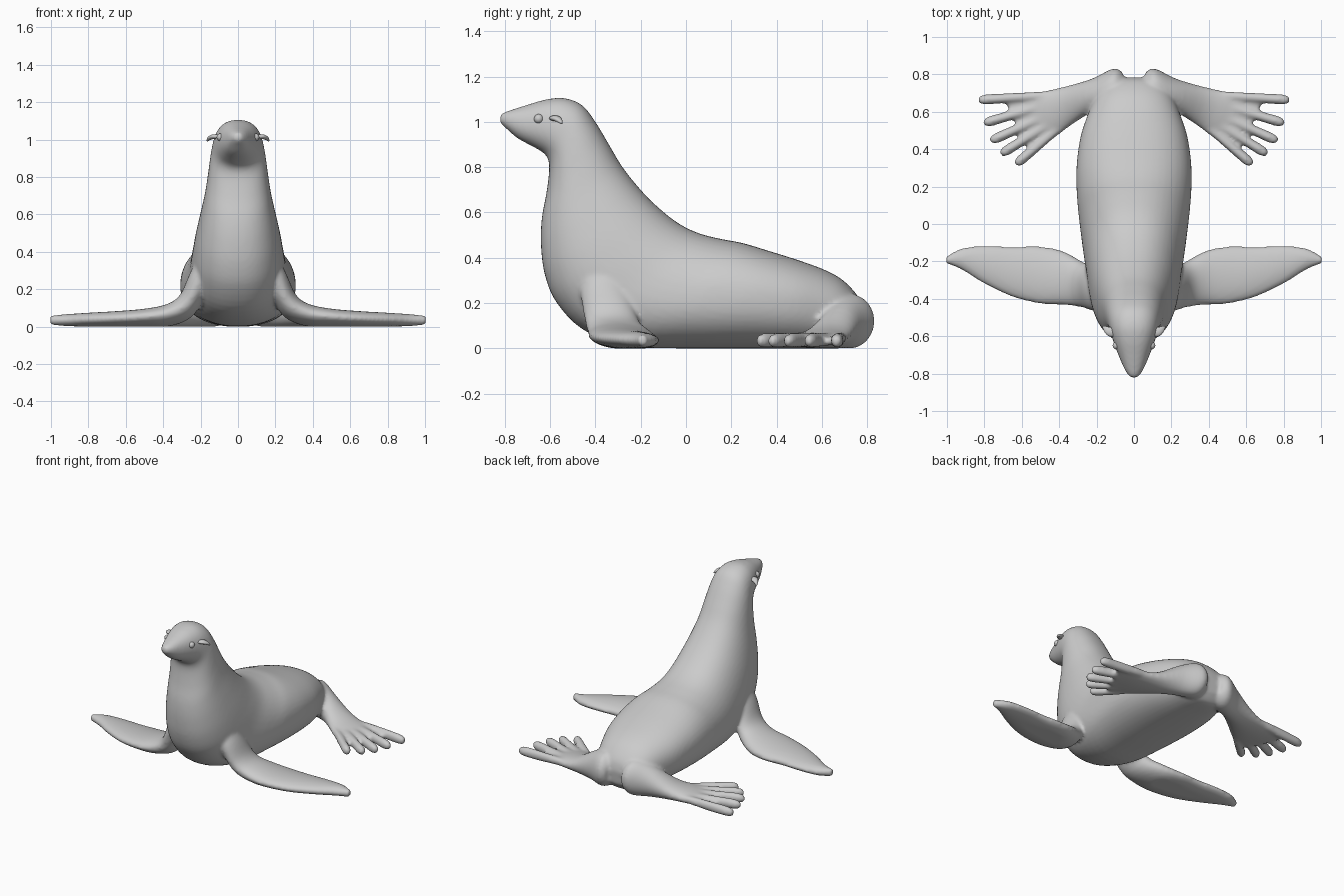
import bpy, bmesh, math
from mathutils import Vector

if "Cube" in bpy.data.objects:
    bpy.data.objects.remove(bpy.data.objects["Cube"])

skin = bpy.data.materials.new("grey_skin")
skin.diffuse_color = (0.6, 0.6, 0.6, 1)
skin.use_nodes = True
skin.node_tree.nodes["Principled BSDF"].inputs["Base Color"].default_value = skin.diffuse_color


def catmull(rows, steps):
    """Smoothly interpolate rows of vectors."""
    out, n = [], len(rows)
    for i in range(n - 1):
        p = [rows[max(0, min(n - 1, i + k))] for k in (-1, 0, 1, 2)]
        for s in range(steps):
            t = s / steps
            out.append([0.5 * (2 * b + (c - a) * t + (2 * a - 5 * b + 4 * c - d) * t * t
                               + (3 * b - a - 3 * c + d) * t ** 3)
                        for a, b, c, d in zip(*p)])
    return out + [rows[-1]]


def loft(bm, rows, power=1.0, steps=4, n=28):
    """Closed skin over sections given as (edge point, opposite edge, half thickness vector)."""
    rings = []
    for p, q, t in catmull([[Vector(v) for v in r] for r in rows], steps):
        ring = []
        for k in range(n):
            a = 2 * math.pi * k / n
            c, s = math.cos(a), math.sin(a)
            c = math.copysign(abs(c) ** power, c)
            s = math.copysign(abs(s) ** power, s)
            v = (p + q) / 2 + (p - q) / 2 * c + t * s
            v.z = max(v.z, 0.0)
            ring.append(bm.verts.new(v))
        rings.append(ring)
    for r0, r1 in zip(rings, rings[1:]):
        for k in range(n):
            j = (k + 1) % n
            bm.faces.new((r0[k], r0[j], r1[j], r1[k]))
    bm.faces.new(rings[0][::-1])
    bm.faces.new(rings[-1])


def finish(bm, name):
    bmesh.ops.recalc_face_normals(bm, faces=bm.faces)
    me = bpy.data.meshes.new(name)
    bm.to_mesh(me)
    bm.free()
    me.materials.append(skin)
    for f in me.polygons:
        f.use_smooth = True
    ob = bpy.data.objects.new(name, me)
    bpy.context.collection.objects.link(ob)
    return ob


bm = bmesh.new()

# Head, neck and trunk: back (y, z), belly (y, z), half width
trunk = [
    (-.818, 1.035, -.825, 1.0, .018), (-.785, 1.048, -.79, .967, .045),
    (-.70, 1.075, -.74, .925, .075), (-.62, 1.098, -.665, .885, .105),
    (-.54, 1.105, -.62, .855, .125), (-.46, 1.075, -.605, .82, .138),
    (-.40, 1.0, -.605, .77, .150), (-.34, .90, -.617, .68, .163),
    (-.28, .80, -.637, .57, .180), (-.20, .70, -.64, .45, .205),
    (-.12, .62, -.622, .32, .228), (-.03, .55, -.57, .20, .245),
    (.06, .507, -.45, .08, .260), (.16, .482, -.25, .01, .283),
    (.25, .465, .0, 0, .303), (.36, .432, .22, 0, .308),
    (.50, .388, .42, 0, .287), (.62, .343, .57, 0, .243),
    (.70, .295, .67, 0, .205), (.765, .22, .73, .01, .16),
    (.785, .15, .775, .06, .08)]
loft(bm, [((0, a, b), (0, c, d), (w, 0, 0)) for a, b, c, d, w in trunk], .88, n=48)

# Fore flippers: x, front y, z, rear y, z, half thickness x, z
fore = [
    (.14, -.46, .34, -.25, .34, .06, .06), (.21, -.465, .24, -.24, .22, .05, .05),
    (.28, -.445, .12, -.20, .10, .03, .06), (.38, -.432, .07, -.145, .05, 0, .06),
    (.50, -.427, .055, -.12, .035, 0, .05), (.65, -.39, .045, -.122, .035, 0, .043),
    (.80, -.32, .04, -.117, .035, 0, .037), (.92, -.245, .035, -.13, .035, 0, .032),
    (1.005, -.21, .035, -.175, .035, 0, .024)]

# Hind flippers: leading x, y, trailing x, y, z, half thickness
hind = [
    (.06, .81, .06, .60, .12, .10), (.11, .832, .13, .62, .12, .12),
    (.23, .775, .22, .60, .10, .10), (.40, .728, .34, .525, .055, .055),
    (.55, .70, .43, .455, .038, .036), (.70, .675, .55, .38, .03, .02)]
toes = [((.42, .69), (.83, .663)), ((.42, .65), (.80, .54)), ((.40, .61), (.765, .445)),
        ((.38, .58), (.71, .375)), ((.36, .55), (.63, .32))]

for s in (1, -1):
    loft(bm, [((s * x, a, b), (s * x, c, d), (s * tx, 0, tz)) for x, a, b, c, d, tx, tz in fore])
    loft(bm, [((s * a, b, z), (s * c, d, z), (0, 0, t)) for a, b, c, d, z, t in hind])
    for a, b in toes:
        a, b = Vector(a), Vector(b)
        side = Vector((-(b - a).y, (b - a).x)).normalized()
        rows = []
        for f, w, z, t in ((0, .02, .05, .02), (.4, .025, .042, .03), (.75, .027, .036, .033),
                           (.93, .027, .034, .031), (1.01, .014, .032, .018)):
            c = a.lerp(b, f)
            p, q = c + side * w, c - side * w
            rows.append(((s * p.x, p.y, z), (s * q.x, q.y, z), (0, 0, t)))
        loft(bm, rows, n=16)

# Fuse trunk and limbs into one soft skin
body = finish(bm, "body")
m = body.modifiers.new("fuse", 'REMESH')
m.mode = 'VOXEL'
m.voxel_size = 0.011
m.use_smooth_shade = True
m = body.modifiers.new("soften", 'SMOOTH')
m.factor = 0.5
m.iterations = 7

for s, side in ((1, "left"), (-1, "right")):
    # Eyes
    bm = bmesh.new()
    bmesh.ops.create_uvsphere(bm, u_segments=20, v_segments=12, radius=.021)
    bmesh.ops.translate(bm, verts=bm.verts, vec=(s * .093, -.65, 1.013))
    finish(bm, side + "_eye")
    # Small drooping ears
    bm = bmesh.new()
    loft(bm, [((s * .10, -.605, 1.015), (s * .10, -.555, 1.015), (0, 0, .014)),
              ((s * .135, -.60, 1.016), (s * .135, -.55, 1.014), (s * .004, 0, .012)),
              ((s * .155, -.58, 1.008), (s * .155, -.545, 1.004), (s * .006, 0, .008)),
              ((s * .166, -.555, .994), (s * .166, -.545, .992), (s * .003, 0, .003))], n=14)
    finish(bm, side + "_ear")
